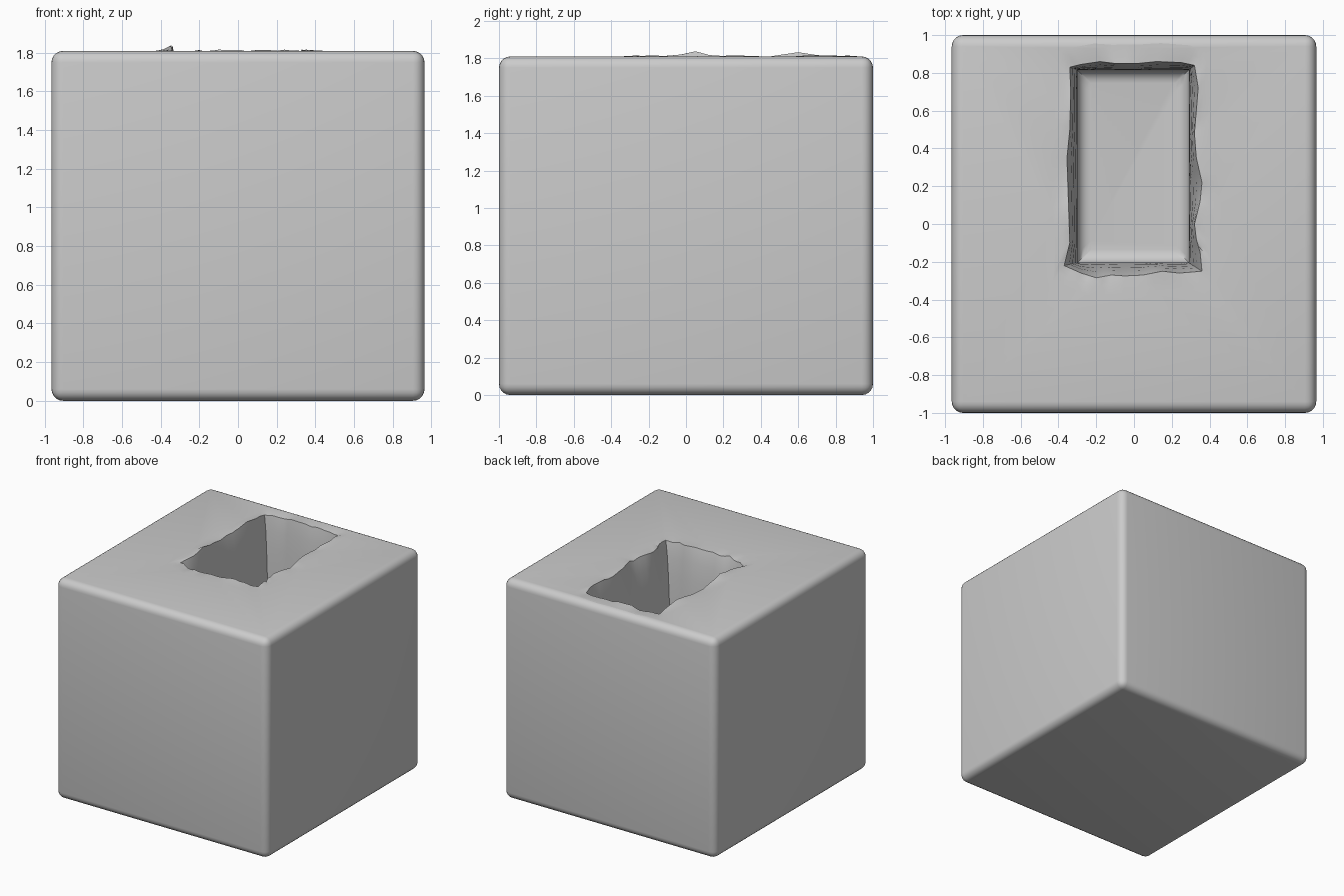
import bpy, bmesh, math, random
from mathutils import Vector

if "Cube" in bpy.data.objects:
    bpy.data.objects.remove(bpy.data.objects["Cube"])

random.seed(4)
TOP = 1.81
FLOOR = 0.6
X0, X1, Y0, Y1 = -0.30, 0.29, -0.205, 0.815   # clean lower part of the pocket

# Ragged rim outline, clockwise from the back left corner
RIM = [(-.34, .83), (-.28, .845), (-.18, .86), (-.1, .85), (.02, .85), (.12, .86),
       (.25, .855), (.32, .84), (.34, .72), (.33, .6), (.32, .48), (.33, .35),
       (.36, .22), (.35, .12), (.32, 0), (.33, -.08), (.35, -.15), (.36, -.25),
       (.24, -.26), (.15, -.25), (.05, -.27), (-.05, -.275), (-.12, -.27), (-.2, -.285),
       (-.28, -.26), (-.37, -.22), (-.34, -.1), (-.345, .05), (-.35, .2), (-.355, .35),
       (-.34, .5), (-.335, .7)]
CORNERS = {0: (X0, Y1), 7: (X1, Y1), 17: (X1, Y0), 25: (X0, Y0)}


def clean_point(i):
    """Matching point on the straight pocket rectangle."""
    if i in CORNERS:
        return Vector(CORNERS[i])
    x, y = RIM[i]
    if i < 7:
        return Vector((x, Y1))
    if i < 17:
        return Vector((X1, y))
    if i < 25:
        return Vector((x, Y0))
    return Vector((X0, y))


def subdivide(points):
    out = []
    for i, p in enumerate(points):
        out += [p, (p + points[(i + 1) % len(points)]) / 2]
    return out


rim = subdivide([Vector(p) for p in RIM])
clean = subdivide([clean_point(i) for i in range(len(RIM))])
mid = Vector(((X0 + X1) / 2, (Y0 + Y1) / 2))

# Uneven heights along the rim, highest on the left side
lift = []
for p in rim:
    h = random.uniform(-0.012, 0.008)
    if p.x < -0.33:
        h += 0.008 + 0.012 * math.cos((p.y - 0.05) * 2 * math.pi / 0.55)
    lift.append(h)

# Rounded block
bm = bmesh.new()
bmesh.ops.create_cube(bm, size=1)
for v in bm.verts:
    v.co = Vector((v.co.x * 1.93, v.co.y * 2, (v.co.z + 0.5) * TOP))
bmesh.ops.bevel(bm, geom=bm.edges[:], offset=0.06, segments=5, profile=0.5, affect='EDGES')
top = max((f for f in bm.faces if f.normal.z > 0.99), key=lambda f: f.calc_area())
outer_edges = list(top.edges)
bmesh.ops.delete(bm, geom=[top], context='FACES_ONLY')


def ring(co):
    return [bm.verts.new(c) for c in co]


rings = []
# Raised skin fading into the flat top
for off, k in ((0.10, 0), (0.05, 0.3), (0.02, 0.75), (0, 1)):
    rings.append(ring([(*(p + (p - mid).normalized() * off), TOP + h * k)
                       for p, h in zip(rim, lift)]))
# Ragged wall easing into the straight pocket
for t, blend in ((0.03, 0.15), (0.1, 0.4), (0.22, 0.65), (0.4, 0.88), (0.6, 1)):
    rings.append(ring([(*p.lerp(c, blend), TOP + h * (1 - t) - t * (TOP - FLOOR))
                       for p, c, h in zip(rim, clean, lift)]))
# Rounded edge at the pocket floor
R = 0.07
for s in range(6):
    a = s / 5 * math.pi / 2
    inset = R * (1 - math.cos(a))
    sx, sy = 1 - 2 * inset / (X1 - X0), 1 - 2 * inset / (Y1 - Y0)
    rings.append(ring([(mid.x + (c.x - mid.x) * sx, mid.y + (c.y - mid.y) * sy,
                        FLOOR + R * (1 - math.sin(a))) for c in clean]))

n = len(rim)
for a, b in zip(rings, rings[1:]):
    for i in range(n):
        j = (i + 1) % n
        bm.faces.new((a[i], a[j], b[j], b[i]))
bm.faces.new(rings[-1])

# Flat top between block edge and pocket skin
hole_edges = [bm.edges.get((rings[0][i], rings[0][(i + 1) % n])) for i in range(n)]
bmesh.ops.triangle_fill(bm, edges=outer_edges + hole_edges, use_beauty=True, normal=(0, 0, 1))
bmesh.ops.recalc_face_normals(bm, faces=bm.faces[:])

mesh = bpy.data.meshes.new("hollowed_block")
bm.to_mesh(mesh)
bm.free()
block = bpy.data.objects.new("hollowed_block", mesh)
bpy.context.collection.objects.link(block)
bpy.context.view_layer.objects.active = block
block.select_set(True)
bpy.ops.object.shade_smooth_by_angle(angle=math.radians(40))
